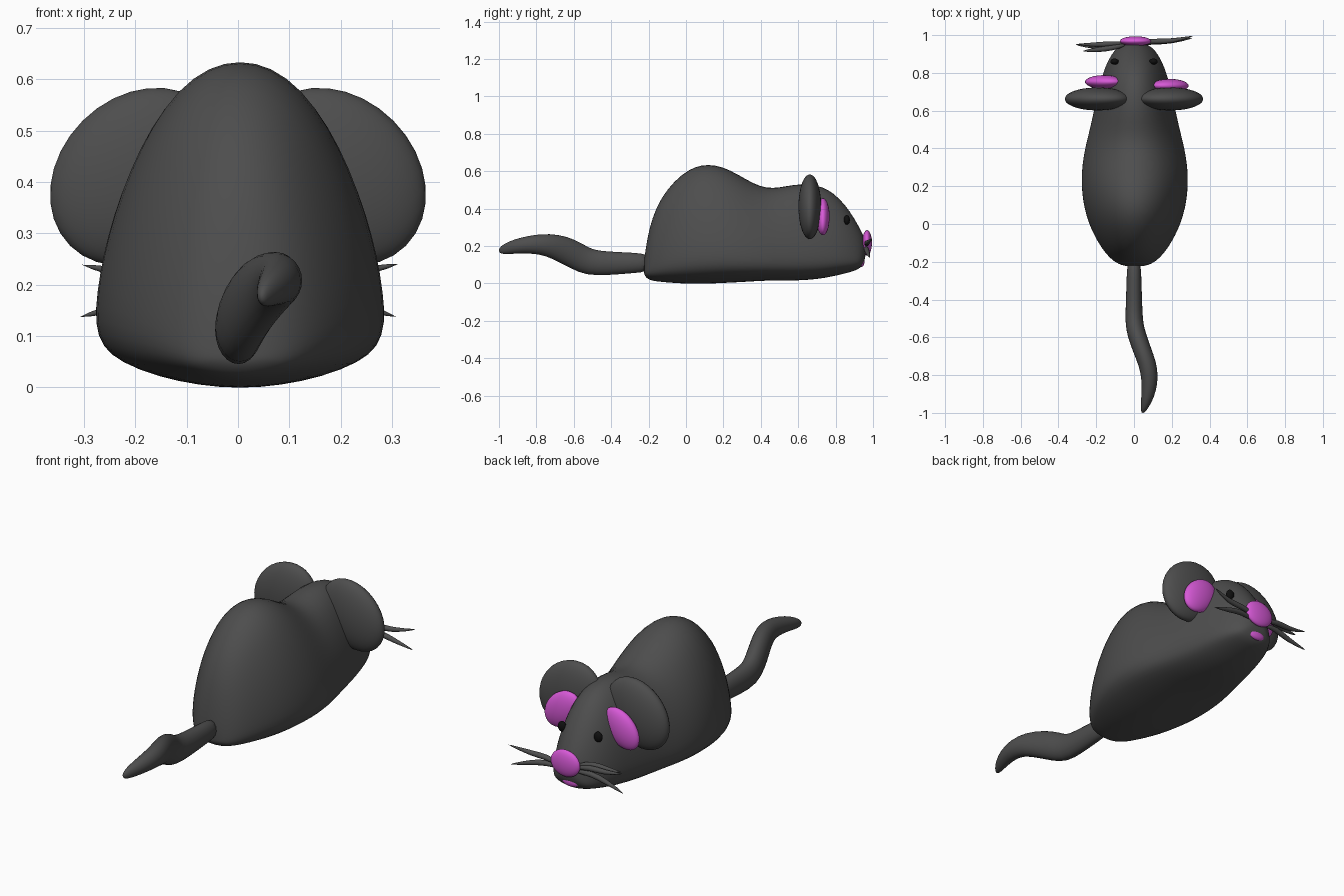
import bpy, bmesh, math
from mathutils import Vector


def material(name, rgb):
    m = bpy.data.materials.new(name)
    m.diffuse_color = (*rgb, 1)
    return m


FUR = material("dark_grey", (0.075, 0.075, 0.075))
PINK = material("pink", (0.68, 0.1, 0.68))
BLACK = material("black", (0.005, 0.005, 0.005))


def loft(name, rings, mat, subdiv):
    bm = bmesh.new()
    loops = [[bm.verts.new(p) for p in ring] for ring in rings]
    n = len(loops[0])
    for a, b in zip(loops, loops[1:]):
        for i in range(n):
            bm.faces.new((a[i], a[(i + 1) % n], b[(i + 1) % n], b[i]))
    bm.faces.new(loops[0])
    bm.faces.new(loops[-1])
    bmesh.ops.recalc_face_normals(bm, faces=bm.faces)
    for f in bm.faces:
        f.smooth = True
    me = bpy.data.meshes.new(name)
    bm.to_mesh(me)
    bm.free()
    me.materials.append(mat)
    ob = bpy.data.objects.new(name, me)
    bpy.context.collection.objects.link(ob)
    if subdiv:
        ob.modifiers.new("smooth", 'SUBSURF').levels = subdiv
    return ob


def ellipsoid(name, loc, radii, mat, rot=(0, 0, 0)):
    bpy.ops.mesh.primitive_uv_sphere_add(segments=32, ring_count=16, location=loc, rotation=rot)
    ob = bpy.context.object
    ob.name = name
    ob.scale = radii
    ob.data.materials.append(mat)
    bpy.ops.object.shade_smooth()
    return ob


def tube(name, stations, mat, sides=10):
    # stations: x, y, z, half width, half height
    pts = [Vector(s[:3]) for s in stations]
    rings = []
    for i, s in enumerate(stations):
        t = (pts[min(i + 1, len(pts) - 1)] - pts[max(i - 1, 0)]).normalized()
        side = t.cross(Vector((0, 0, 1))).normalized()
        up = side.cross(t)
        rings.append([pts[i] + side * s[3] * math.cos(a) + up * s[4] * math.sin(a)
                      for a in (2 * math.pi * k / sides for k in range(sides))])
    return loft(name, rings, mat, 1)


# Body and head: domed cross-section swept along y (y, half width, bottom, top)
half = [(0, 0), (.3, .01), (.58, .035), (.82, .075), (.95, .125), (1, .2), (.985, .3), (.945, .41),
        (.87, .54), (.765, .67), (.62, .8), (.44, .91), (.22, .98), (0, 1)]
section = half + [(-u, v) for u, v in half[-2:0:-1]]
stations = [(-.224, .025, .055, .1), (-.222, .055, .045, .14), (-.212, .085, .03, .21), (-.195, .115, .018, .3),
            (-.16, .152, .01, .41), (-.1, .195, .004, .51), (-.02, .236, -.002, .59), (.05, .26, -.003, .63),
            (.12, .276, -.003, .642), (.2, .284, .001, .627), (.28, .283, .005, .585), (.36, .273, .01, .537),
            (.43, .258, .014, .512), (.5, .24, .014, .515), (.58, .222, .014, .533), (.66, .205, .018, .534),
            (.73, .188, .026, .52), (.79, .172, .038, .485), (.85, .15, .052, .425), (.9, .122, .066, .35),
            (.935, .095, .082, .285), (.955, .055, .12, .24), (.96, .025, .15, .215)]
loft("body", [[(w * u + .004, y, b + (t - b) * v) for u, v in section] for y, w, b, t in stations], FUR, 1)

# Ears leaning inward, pink inner pads, and eyes
tilt = math.radians(45)
for s, side, px, py in ((-1, "left", -.16, .752), (1, "right", .19, .732)):
    ellipsoid(side + "_ear", (s * .193, .662, .41), (.155, .061, .19), FUR, (0, -s * tilt, 0))
    ellipsoid(side + "_inner_ear", (px, py, .357), (.08, .036, .115), PINK, (0, -s * tilt, 0))
    ellipsoid(side + "_eye", (s * .103, .86, .34), (.022, .016, .026), BLACK)

# Nose and small mouth below it
ellipsoid("nose", (.008, .968, .217), (.082, .026, .068), PINK)
ellipsoid("mouth", (0, .936, .115), (.05, .018, .027), PINK)

# Curved tail
tube("tail", [(0, -.18, .11, .038, .05), (0, -.3, .11, .041, .058), (0, -.42, .107, .045, .066),
              (0, -.52, .112, .049, .073), (.012, -.58, .145, .051, .077), (.04, -.66, .185, .05, .076),
              (.072, -.74, .207, .049, .063), (.084, -.81, .21, .047, .053), (.079, -.88, .203, .04, .044),
              (.065, -.94, .192, .03, .036), (.05, -.985, .178, .016, .024), (.045, -1.0, .172, .005, .008)],
     FUR, 12)

# Wavy tapered whiskers: start, middle, end points
paths = [[(-.04, .955, .2), (-.12, .955, .225), (-.2, .948, .215), (-.31, .952, .24)],
         [(-.04, .95, .18), (-.12, .945, .19), (-.2, .935, .165), (-.315, .95, .135)],
         [(-.04, .95, .21), (-.12, .93, .235), (-.2, .922, .22), (-.275, .915, .225)],
         [(.04, .965, .2), (.12, .968, .22), (.2, .967, .215), (.32, .997, .242)],
         [(.04, .955, .18), (.12, .965, .19), (.2, .967, .17), (.315, .985, .135)]]
for i, path in enumerate(paths):
    tube(f"whisker_{i + 1}", [(*p, r, r) for p, r in zip(path, (.01, .016, .015, .002))], FUR, 8)
